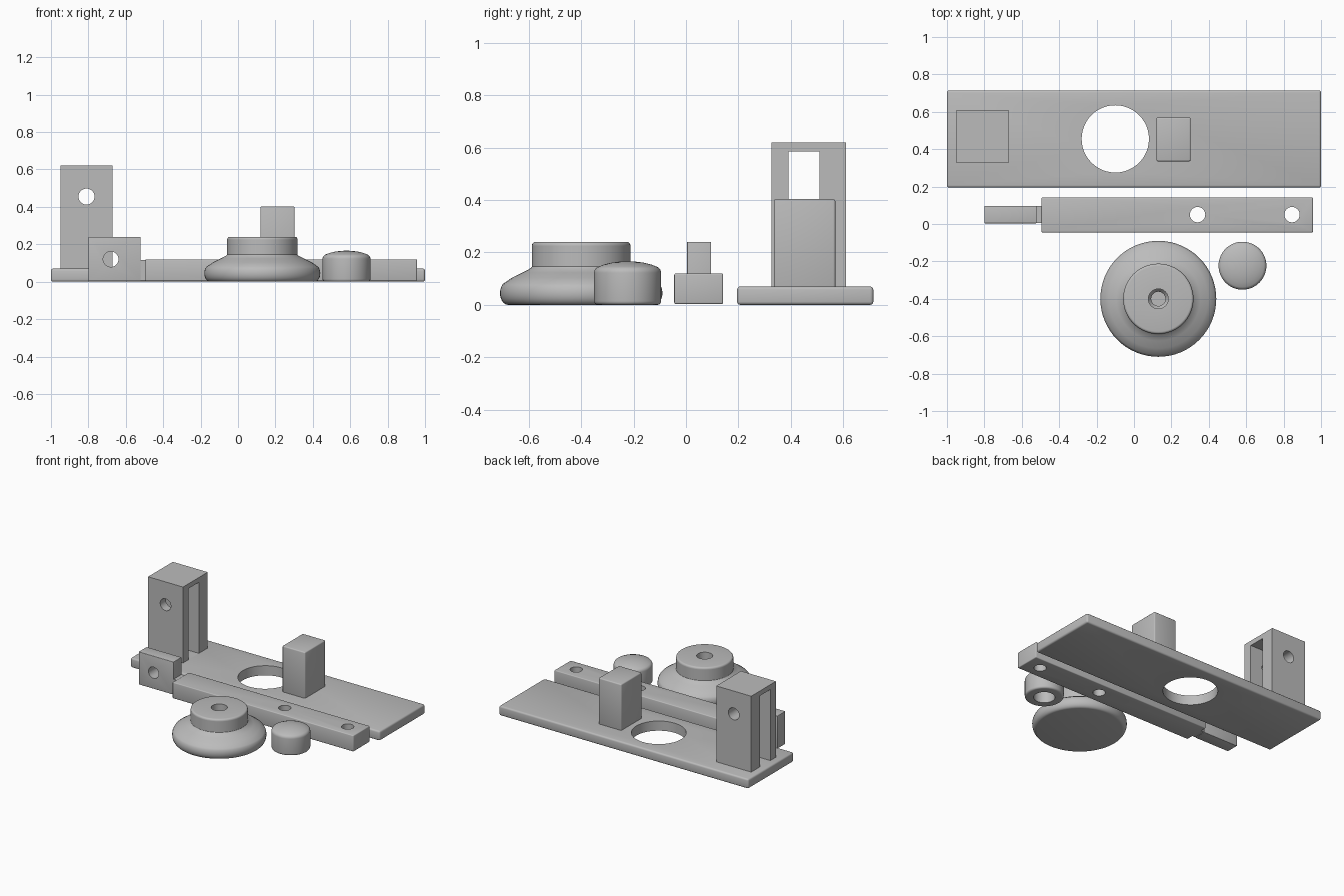
import bpy, bmesh, math
from mathutils import Matrix, Vector

cube = bpy.data.objects.get("Cube")
if cube:
    bpy.data.objects.remove(cube, do_unlink=True)

grey = bpy.data.materials.new("plain grey")
grey.use_nodes = True
colour = (0.5, 0.5, 0.5, 1)
grey.diffuse_color = colour
grey.node_tree.nodes["Principled BSDF"].inputs["Base Color"].default_value = colour


def add_object(name, bm):
    mesh = bpy.data.meshes.new(name)
    bmesh.ops.recalc_face_normals(bm, faces=bm.faces)
    bm.to_mesh(mesh)
    bm.free()
    obj = bpy.data.objects.new(name, mesh)
    bpy.context.collection.objects.link(obj)
    mesh.materials.append(grey)
    return obj


def box(name, lo, hi, bevel=0):
    lo, hi = Vector(lo), Vector(hi)
    bm = bmesh.new()
    bmesh.ops.create_cube(bm, size=1)
    bmesh.ops.scale(bm, vec=hi - lo, verts=bm.verts)
    bmesh.ops.translate(bm, vec=(lo + hi) / 2, verts=bm.verts)
    if bevel:
        bmesh.ops.bevel(bm, geom=bm.edges[:], offset=bevel, segments=3,
                        profile=0.5, affect='EDGES')
    return add_object(name, bm)


def rod(centre, radius, length, axis='Z'):
    bm = bmesh.new()
    bmesh.ops.create_cone(bm, cap_ends=True, segments=48, radius1=radius,
                          radius2=radius, depth=length)
    if axis == 'Y':
        bmesh.ops.rotate(bm, verts=bm.verts, matrix=Matrix.Rotation(math.pi / 2, 3, 'X'))
    bmesh.ops.translate(bm, vec=centre, verts=bm.verts)
    return add_object("hole_cutter", bm)


def lathe(name, centre, profile):
    bm = bmesh.new()
    verts = [bm.verts.new((r, 0, z)) for r, z in profile]
    edges = [bm.edges.new(pair) for pair in zip(verts, verts[1:])]
    bmesh.ops.spin(bm, geom=verts + edges, cent=(0, 0, 0), axis=(0, 0, 1),
                   angle=math.tau, steps=64)
    bmesh.ops.remove_doubles(bm, verts=bm.verts, dist=0.0001)
    bmesh.ops.translate(bm, vec=centre, verts=bm.verts)
    return add_object(name, bm)


def boolean(target, tools, operation='DIFFERENCE'):
    bpy.context.view_layer.objects.active = target
    for tool in tools:
        mod = target.modifiers.new("cut", 'BOOLEAN')
        mod.operation, mod.solver, mod.object = operation, 'EXACT', tool
        bpy.ops.object.modifier_apply(modifier=mod.name)
        bpy.data.objects.remove(tool, do_unlink=True)


def arc(cr, cz, rr, rz, start, end, steps=6):
    """Points on an elliptical arc, angles in degrees."""
    angles = [math.radians(start + (end - start) * i / steps) for i in range(steps + 1)]
    return [(cr + rr * math.cos(a), cz + rz * math.sin(a)) for a in angles]


# Base plate with its round opening
plate = box("base_plate", (-1, 0.195, 0), (1, 0.715, 0.07), 0.012)
boolean(plate, [rod((-0.1, 0.455, 0.03), 0.18, 0.3)])

# Slotted tower with a cross pin hole
tower = box("slotted_tower", (-0.95, 0.327, 0.065), (-0.67, 0.61, 0.62))
boolean(tower, [box("slot_cutter", (-1.1, 0.391, 0.07), (-0.5, 0.509, 0.585)),
                rod((-0.81, 0.47, 0.455), 0.043, 0.6, 'Y')])

# Solid stop block
block = box("stop_block", (0.12, 0.335, 0.06), (0.303, 0.57, 0.403), 0.008)

# Lever arm with a narrow upright tongue
arm = box("lever_arm", (-0.495, -0.045, 0.003), (0.957, 0.142, 0.12), 0.006)
boolean(arm, [box("tongue_neck", (-0.6, 0.005, 0.006), (-0.45, 0.095, 0.115))], 'UNION')
boolean(arm, [box("tongue", (-0.8, 0.004, 0.003), (-0.52, 0.096, 0.24), 0.003)], 'UNION')
boolean(arm, [rod((x, 0.05, 0.06), 0.041, 0.4) for x in (0.34, 0.845)]
        + [rod((-0.68, 0.05, 0.12), 0.041, 0.4, 'Y')])

# Flared knob with a stepped blind hole in the top
flare = lathe("flared_knob", (0.13, -0.4, 0), (
    [(0, 0)] + arc(0.28, 0.045, 0.03, 0.045, -90, 50, 9)
    + [(0.265, 0.103), (0.225, 0.123), (0.192, 0.14), (0.188, 0.146), (0.188, 0.225)]
    + arc(0.175, 0.226, 0.013, 0.014, 0, 90, 4)
    + [(0.053, 0.24), (0.053, 0.17), (0.038, 0.15), (0.038, 0.08), (0, 0.08)]))

# Small domed button with a blind hole underneath
button = lathe("domed_button", (0.58, -0.223, 0), (
    [(0, 0.105), (0.07, 0.105), (0.07, 0)]
    + arc(0.114, 0.014, 0.014, 0.014, -90, 0, 4)
    + arc(0.103, 0.122, 0.025, 0.025, 0, 65, 5)
    + [(0.09, 0.154), (0.06, 0.161), (0.03, 0.165), (0, 0.166)]))

# Smooth curved surfaces while keeping crisp edges
bpy.ops.object.select_all(action='DESELECT')
for part in (plate, tower, block, arm, flare, button):
    part.select_set(True)
bpy.context.view_layer.objects.active = plate
bpy.ops.object.shade_smooth_by_angle(angle=math.radians(32))
